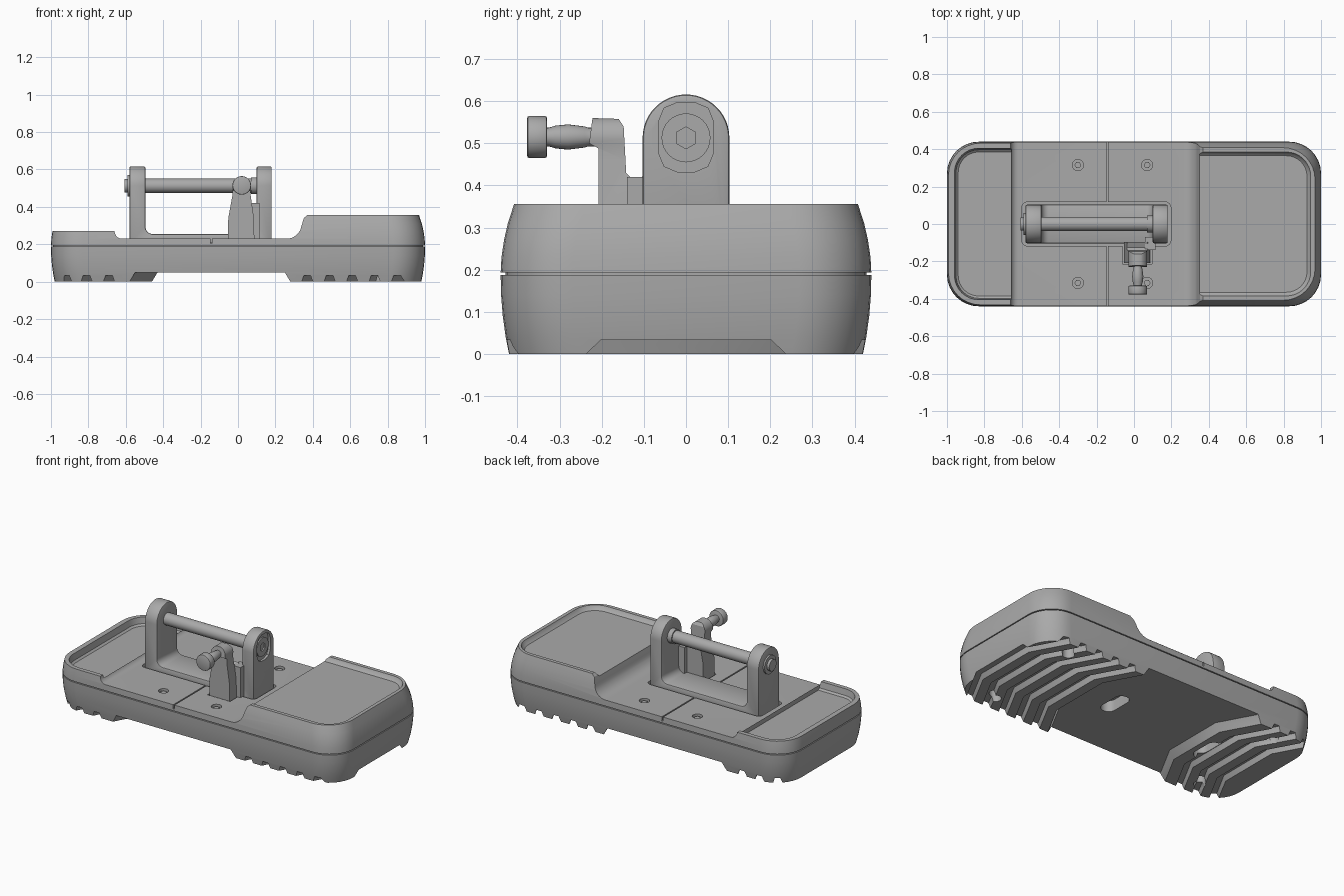
import bpy, bmesh, math
from mathutils import Vector

if "Cube" in bpy.data.objects:
    bpy.data.objects.remove(bpy.data.objects["Cube"], do_unlink=True)

grey = bpy.data.materials.new("plain grey")
grey.use_nodes = True
grey.diffuse_color = (0.4, 0.4, 0.4, 1)
grey.node_tree.nodes["Principled BSDF"].inputs["Base Color"].default_value = (0.4, 0.4, 0.4, 1)


def finish(name, bm):
    bmesh.ops.recalc_face_normals(bm, faces=bm.faces)
    mesh = bpy.data.meshes.new(name)
    bm.to_mesh(mesh)
    bm.free()
    mesh.materials.append(grey)
    ob = bpy.data.objects.new(name, mesh)
    bpy.context.collection.objects.link(ob)
    return ob


def loft(name, rings):
    """Closed skin through rings that have equal point counts."""
    bm = bmesh.new()
    loops = [[bm.verts.new(p) for p in ring] for ring in rings]
    n = len(loops[0])
    for a, b in zip(loops, loops[1:]):
        for i in range(n):
            j = (i + 1) % n
            bm.faces.new((a[i], a[j], b[j], b[i]))
    bm.faces.new(loops[0])
    bm.faces.new(loops[-1])
    return finish(name, bm)


def prism(name, outline, axis, lo, hi):
    """Extrude a 2D outline along an axis."""
    place = {"x": lambda p, d: (d, p[0], p[1]),
             "y": lambda p, d: (p[0], d, p[1]),
             "z": lambda p, d: (p[0], p[1], d)}[axis]
    return loft(name, [[place(p, d) for p in outline] for d in (lo, hi)])


def circle(u, v, r, n=24, start=0.0, sweep=2 * math.pi):
    m = n if sweep > 6.2 else n - 1
    return [(u + r * math.cos(start + sweep * i / m),
             v + r * math.sin(start + sweep * i / m)) for i in range(n)]


def rounded(x0, x1, y0, y1, r, n=9):
    q = math.pi / 2
    corners = [(x1 - r, y1 - r), (x0 + r, y1 - r), (x0 + r, y0 + r), (x1 - r, y0 + r)]
    return [p for k, c in enumerate(corners) for p in circle(*c, r, n, k * q, q)]


def box(name, x0, x1, y0, y1, z0, z1):
    return prism(name, [(x0, y0), (x1, y0), (x1, y1), (x0, y1)], "z", z0, z1)


def modify(ob, kind, **settings):
    bpy.context.view_layer.objects.active = ob
    mod = ob.modifiers.new(kind, kind)
    for key, value in settings.items():
        setattr(mod, key, value)
    bpy.ops.object.modifier_apply(modifier=mod.name)


def boolean(ob, other, operation="DIFFERENCE"):
    modify(ob, "BOOLEAN", operation=operation, solver="EXACT", object=other)
    bpy.data.objects.remove(other, do_unlink=True)


def shell(name, profile):
    """Rounded slab from (height, inset) pairs."""
    return loft(name, [[(x, y, z) for x, y in rounded(-1 + d, 1 - d, -0.44 + d, 0.44 - d, 0.17)]
                       for z, d in profile])


# Lower shell with recessed middle and chevron treads
lower = shell("lower_shell", [(0, 0.02), (0.04, 0.012), (0.09, 0.005), (0.14, 0.001), (0.187, 0)])


def chevron(x):
    return [(x, -0.6), (x, -0.42), (x + 0.12, -0.2), (x + 0.12, 0.2), (x, 0.42), (x, 0.6)]


def bottom_cut(x0, x1, slope, depth):
    rings = []
    for z, s in ((-0.05, 0), (0, 0), (depth, slope)):
        rings.append([(x, y, z) for x, y in chevron(x0 + s) + chevron(x1 - s)[::-1]])
    boolean(lower, loft("cutter", rings))


bottom_cut(-0.58, 0.28, 0.03, 0.05)
for start, count in ((-0.96, 3), (0.34, 5)):
    for i in range(count):
        x = start + i * 0.12
        bottom_cut(x, x + 0.06, 0.012, 0.033)
for x in (-0.54, 0.14):
    boolean(lower, prism("cutter", rounded(x - 0.045, x + 0.045, -0.1, 0.1, 0.044), "z", -0.1, 0.12))
for x in (-0.75, 0.75):
    for y in (-0.32, 0.32):
        boolean(lower, prism("cutter", circle(x, y, 0.035), "z", -0.1, 0.09))

# Thin inset core between the two shells
shell("seam_core", [(0.17, 0.012), (0.21, 0.012)])

# Upper shell: low tray, flat deck, tall tray
upper = shell("upper_shell", [(0.193, 0), (0.23, 0.002), (0.27, 0.008), (0.31, 0.017), (0.356, 0.032)])
deck_cut = [(-1.1, 0.27), (-0.69, 0.27)]
deck_cut += circle(-0.62, 0.27, 0.04, 7, math.pi, math.pi / 2)
deck_cut += circle(0.26, 0.31, 0.08, 9, -math.pi / 2, math.pi / 2 - 0.15)
deck_cut += [(0.352, 0.34), (0.37, 0.356), (0.37, 0.5), (-1.1, 0.5)]
boolean(upper, prism("cutter", deck_cut, "y", -0.6, 0.6))


def tray(x0, x1, bottom, top, half):
    rings = [[(x, y, z) for x, y in rounded(x0 - d, x1 + d, -half - d, half + d, 0.13 + d)]
             for z, d in ((bottom, -0.02), (bottom + 0.01, -0.008), (top, 0), (top + 0.1, 0))]
    return loft("cutter", rings)


# Trays run out towards the deck, so trim their cutters there
low_tray = tray(-0.96, -0.3, 0.222, 0.27, 0.405)
boolean(low_tray, box("trim", -0.655, 0, -1, 1, 0, 1))
boolean(upper, low_tray)
tall_tray = tray(0.05, 0.945, 0.33, 0.356, 0.385)
boolean(tall_tray, box("trim", -0.5, 0.3, -1, 1, 0, 1))
boolean(upper, tall_tray)

# Deck seam, bracket pocket and screw holes
boolean(upper, box("cutter", -0.146, -0.138, -0.6, 0.6, 0.205, 0.3))
boolean(upper, prism("cutter", rounded(-0.6, 0.197, -0.118, 0.118, 0.03, 5), "z", 0.212, 0.5))
boolean(upper, box("cutter", -0.062, 0.095, -0.215, -0.1, 0.212, 0.5))
for x in (-0.3, 0.07):
    for y in (-0.315, 0.315):
        boolean(upper, prism("cutter", circle(x, y, 0.03), "z", 0.208, 0.4))
        prism("deck_screw", circle(x, y, 0.018, 6), "z", 0.2, 0.222)

# U-shaped bracket: arch outline cut by a rounded gap
arch = [(-0.103, 0.2), (0.103, 0.2)] + circle(0, 0.513, 0.103, 25, 0, math.pi)
bracket = prism("bracket", arch, "x", -0.58, 0.18)
boolean(bracket, prism("cutter", rounded(-0.495, 0.1, 0.255, 0.9, 0.04), "y", -0.3, 0.3))
modify(bracket, "BEVEL", width=0.007, segments=2, limit_method="ANGLE", angle_limit=0.7)
recess = rounded(-0.065, 0.065, 0.432, 0.597, 0.045, 3)
boolean(bracket, prism("cutter", recess, "x", 0.165, 0.3))

# Cross rod with its end nut and hexagonal socket end
prism("cross_rod", circle(0, 0.513, 0.038, 32), "x", -0.5, 0.11)
prism("rod_end", circle(0, 0.513, 0.036, 32), "x", -0.607, -0.57)
prism("rod_washer", circle(0, 0.513, 0.058, 32), "x", -0.59, -0.575)
prism("rod_nut", circle(0, 0.513, 0.045, 32), "x", 0.07, 0.11)
bolt = prism("bolt_head", circle(0, 0.513, 0.058, 32), "x", 0.15, 0.173)
boolean(bolt, prism("cutter", circle(0, 0.513, 0.026, 6, math.pi / 6), "x", 0.163, 0.3))

# Clamp arm beside the bracket: side outline trimmed to a taper
side = [(-0.208, 0.2), (-0.095, 0.2), (-0.095, 0.425), (-0.125, 0.412), (-0.142, 0.43),
        (-0.148, 0.54), (-0.16, 0.558), (-0.222, 0.56), (-0.23, 0.5), (-0.208, 0.488)]
arm = prism("clamp_arm", side, "x", -0.2, 0.2)
front = [(-0.055, 0.1), (0.09, 0.1), (0.085, 0.34), (0.068, 0.46)]
front += circle(0.02, 0.512, 0.05, 15, -0.3, math.pi + 0.6)
front += [(-0.03, 0.46), (-0.052, 0.34)]
boolean(arm, prism("mask", front, "y", -0.5, 0.1), "INTERSECT")
box("arm_link", 0.06, 0.115, -0.14, -0.07, 0.2, 0.42)

# Thumb screw: turned shaft and broad head
turned = [(-0.2, 0.022), (-0.232, 0.022), (-0.24, 0.025), (-0.28, 0.03),
          (-0.31, 0.027), (-0.326, 0.022), (-0.335, 0.022)]
loft("thumb_screw_shaft", [[(x, y, z) for x, z in circle(0.02, 0.515, r)] for y, r in turned])
head = prism("thumb_screw_head", circle(0.02, 0.515, 0.05, 20), "y", -0.377, -0.33)
modify(head, "BEVEL", width=0.005, segments=2, limit_method="ANGLE", angle_limit=0.7)

# Smooth shading with crisp edges
bpy.ops.object.select_all(action="DESELECT")
for ob in bpy.context.collection.objects:
    if ob.type == "MESH" and ob.data.materials and ob.data.materials[0] == grey:
        ob.select_set(True)
        bpy.context.view_layer.objects.active = ob
bpy.ops.object.shade_smooth_by_angle(angle=math.radians(30))
